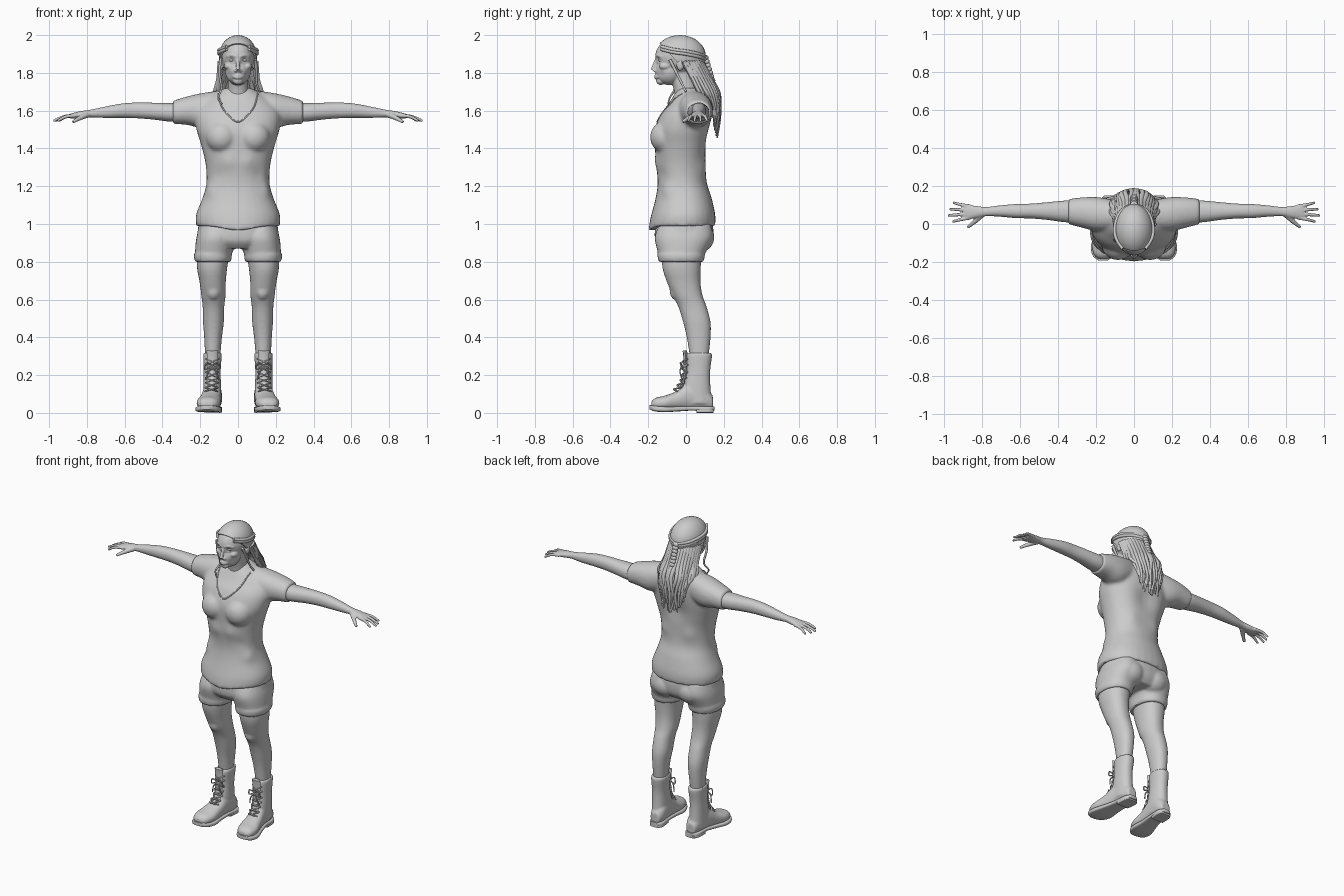
import bpy, bmesh, math, random
from mathutils import Vector, Quaternion
from mathutils.bvhtree import BVHTree

random.seed(4)
cube = bpy.data.objects.get("Cube")
if cube:
    bpy.data.objects.remove(cube, do_unlink=True)

grey = bpy.data.materials.new("plain_grey")
grey.use_nodes = True
grey.diffuse_color = (.6, .6, .6, 1)
grey.node_tree.nodes["Principled BSDF"].inputs["Base Color"].default_value = grey.diffuse_color


def spline(rows, steps):
    """Smooth a list of equal-length tuples with a Catmull-Rom curve."""
    rows = [Vector(r) for r in rows]
    padded = [rows[0]] + rows + [rows[-1]]
    out = []
    for a, b, c, d in zip(padded, padded[1:], padded[2:], padded[3:]):
        for k in range(steps):
            t = k / steps
            out.append(b + (c - a) * (t / 2) + (a * 2 - b * 5 + c * 4 - d) * (t * t / 2)
                       + (b * 3 - a - c * 3 + d) * (t ** 3 / 2))
    return out + [rows[-1]]


def skin(bm, rings):
    """Bridge rings of points into a closed tube."""
    loops = [[bm.verts.new(p) for p in ring] for ring in rings]
    n = len(loops[0])
    for low, high in zip(loops, loops[1:]):
        for i in range(n):
            bm.faces.new((low[i], low[(i + 1) % n], high[(i + 1) % n], high[i]))
    bm.faces.new(loops[0][::-1])
    bm.faces.new(loops[-1])


def loft(bm, axis, rows, power=2.2, sides=32, steps=4):
    """Rows are: position on axis, side centre, side radius, low and high limit."""
    place = {"X": lambda t, a, b: (t, a, b),
             "Y": lambda t, a, b: (a, t, b),
             "Z": lambda t, a, b: (a, b, t)}[axis]
    rings = []
    for t, mid, rad, low, high in spline(rows, steps):
        ring = []
        for i in range(sides):
            ang = math.tau * i / sides
            c, s = math.cos(ang), math.sin(ang)
            c = math.copysign(abs(c) ** (2 / power), c)
            s = math.copysign(abs(s) ** (2 / power), s)
            ring.append(place(t, mid + rad * c, (low + high) / 2 + (high - low) / 2 * s))
        rings.append(ring)
    skin(bm, rings)


def tube(bm, points, start, end, sides=8, steps=5, flat=1):
    """Tapered round tube through the points."""
    path = spline(points, steps)
    heading = Vector((0, 0, 1))
    turn = Quaternion()
    rings = []
    for i, p in enumerate(path):
        new = (path[min(i + 1, len(path) - 1)] - path[max(i - 1, 0)]).normalized()
        turn = heading.rotation_difference(new) @ turn
        heading = new
        r = start + (end - start) * i / (len(path) - 1)
        rings.append([p + turn @ Vector((r * math.cos(math.tau * k / sides),
                                         r * flat * math.sin(math.tau * k / sides), 0))
                      for k in range(sides)])
    skin(bm, rings)


def ball(bm, centre, radii):
    made = bmesh.ops.create_uvsphere(bm, u_segments=32, v_segments=20, radius=1)["verts"]
    for v in made:
        v.co = Vector(centre) + Vector(c * r for c, r in zip(v.co, radii))
    return made


def finish(bm, name, voxel=0, smooth=0, mirror=False, angle=50):
    """Turn the collected pieces into one object, optionally fused and mirrored."""
    bmesh.ops.recalc_face_normals(bm, faces=bm.faces)
    mesh = bpy.data.meshes.new(name)
    bm.to_mesh(mesh)
    bm.free()
    obj = bpy.data.objects.new(name, mesh)
    bpy.context.collection.objects.link(obj)
    if mirror:
        obj.modifiers.new("Mirror", "MIRROR").use_mirror_merge = False
    if voxel:
        fuse = obj.modifiers.new("Fuse", "REMESH")
        fuse.mode, fuse.voxel_size = "VOXEL", voxel
    if smooth:
        soft = obj.modifiers.new("Soften", "SMOOTH")
        soft.factor, soft.iterations = .5, smooth
    graph = bpy.context.evaluated_depsgraph_get()
    obj.data = bpy.data.meshes.new_from_object(obj.evaluated_get(graph))
    obj.modifiers.clear()
    obj.data.materials.clear()
    obj.data.materials.append(grey)
    bpy.ops.object.select_all(action="DESELECT")
    obj.select_set(True)
    bpy.context.view_layer.objects.active = obj
    bpy.ops.object.shade_smooth_by_angle(angle=math.radians(angle))
    return obj


def sculpt(obj, pushes):
    """Push the surface softly around each centre, on both sides."""
    for centre, radius, offset in pushes:
        for side in (1, -1):
            flip = Vector((side, 1, 1))
            c, o = Vector(centre) * flip, Vector(offset) * flip
            for v in obj.data.vertices:
                v.co += o * math.exp(-((v.co - c).length / radius) ** 2)


# Shirt: body, bust and sleeves fused together
bm = bmesh.new()
loft(bm, "Z", [(.99, 0, .222, -.19, .155), (1.05, 0, .222, -.182, .155), (1.14, 0, .187, -.16, .135),
               (1.22, 0, .167, -.15, .11), (1.32, 0, .172, -.158, .105), (1.42, 0, .196, -.165, .12),
               (1.5, 0, .22, -.165, .132), (1.58, 0, .225, -.135, .14), (1.64, 0, .19, -.09, .14),
               (1.69, 0, .12, -.06, .115), (1.72, 0, .07, -.04, .09)])
for s in (1, -1):
    ball(bm, (s * .085, -.11, 1.46), (.085, .08, .085))
    loft(bm, "X", [(s * .06, .045, .07, 1.56, 1.71), (s * .18, .05, .09, 1.51, 1.695),
                   (s * .27, .06, .08, 1.525, 1.675), (s * .345, .065, .066, 1.53, 1.652)])
shirt = finish(bm, "shirt", voxel=.01, smooth=6)
sculpt(shirt, [((.12, -.15, 1.26), .035, (0, .008, 0)), ((.05, -.15, 1.33), .04, (0, -.008, 0)),
               ((.15, -.1, 1.18), .04, (.006, -.006, 0)), ((.1, .1, 1.3), .05, (0, .01, 0)),
               ((0, .13, 1.45), .08, (0, -.012, 0)), ((0, -.18, 1.0), .1, (0, -.004, -.012))])

# Neckline and hem trims that follow the shirt surface
tree = BVHTree.FromObject(shirt, bpy.context.evaluated_depsgraph_get())
bm = bmesh.new()
line = []
for x, z in spline([(-.105, 1.69), (-.085, 1.62), (-.04, 1.565), (0, 1.54),
                    (.04, 1.565), (.085, 1.62), (.105, 1.69)], 4):
    hit = tree.ray_cast(Vector((x, -1, z)), Vector((0, 1, 0)))[0]
    if hit:
        line.append(hit)
tube(bm, line, .004, .004, steps=2)
finish(bm, "neckline_trim")

# Shorts with rolled cuffs
bm = bmesh.new()
loft(bm, "Z", [(.87, 0, .15, -.13, .11), (.91, 0, .212, -.162, .138), (.97, 0, .213, -.165, .145),
               (1.04, 0, .2, -.155, .135)])
for s in (1, -1):
    loft(bm, "Z", [(.815, s * .133, .094, -.14, .088), (.86, s * .127, .1, -.152, .11),
                   (.93, s * .118, .102, -.165, .142), (1, s * .11, .09, -.14, .13)])
    ball(bm, (s * .09, .07, .93), (.09, .08, .08))
    loft(bm, "Z", [(.8, s * .133, .094, -.144, .092), (.82, s * .133, .1, -.15, .098),
                   (.842, s * .133, .099, -.151, .101)], steps=2)
finish(bm, "shorts", voxel=.008, smooth=3)

# Bare legs
bm = bmesh.new()
loft(bm, "Z", [(.87, .13, .088, -.13, .085), (.77, .137, .08, -.125, .078), (.69, .134, .069, -.1, .077),
               (.62, .13, .064, -.07, .088), (.56, .13, .057, -.04, .11), (.48, .13, .055, -.015, .13),
               (.4, .132, .047, .004, .13), (.3, .134, .04, .02, .12)])
ball(bm, (.13, -.045, .645), (.04, .042, .05))
finish(bm, "legs", voxel=.008, smooth=4, mirror=True)

# Boots: shaft, foot, sole and heel
bm = bmesh.new()
loft(bm, "Z", [(.05, .135, .048, -.03, .138), (.13, .136, .047, -.02, .13), (.22, .137, .045, .0, .128),
               (.3, .135, .049, .0, .138), (.318, .135, .047, .006, .136)])
loft(bm, "Y", [(.142, .13, .03, .02, .09), (.1, .13, .046, .015, .14), (.02, .137, .05, .015, .16),
               (-.05, .147, .056, .015, .115), (-.11, .155, .064, .015, .092), (-.16, .16, .052, .018, .08),
               (-.183, .162, .026, .025, .06)])
finish(bm, "boots", voxel=.006, smooth=4, mirror=True)
bm = bmesh.new()
loft(bm, "Y", [(.15, .13, .025, .012, .035), (.12, .13, .046, .004, .035), (.04, .135, .046, .012, .036),
               (-.04, .147, .056, .008, .034), (-.11, .156, .069, .004, .034), (-.165, .162, .056, .008, .038),
               (-.192, .163, .024, .018, .042)], power=4)
loft(bm, "Y", [(.146, .13, .03, 0, .02), (.12, .13, .046, 0, .02), (.055, .135, .045, 0, .02)], power=5)
finish(bm, "boot_soles", mirror=True)

# Tongue, crossed laces and bows
bm = bmesh.new()
tube(bm, [(.138, -.03, .125), (.137, -.004, .2), (.136, -.002, .28), (.136, -.006, .33)], .026, .03, flat=.4)
front = spline([(.142, -.066, .115), (.138, -.028, .16), (.137, -.012, .215), (.136, -.012, .285)], 2)
for low, high in zip(front, front[1:]):
    for s in (1, -1):
        side = Vector((s * .034, .02, 0))
        mid = (low + high) / 2 + Vector((0, -.008, 0))
        tube(bm, [low + side, mid, high + side * Vector((-1, 1, 1))], .0045, .0045, sides=6)
for s in (1, -1):
    knot = Vector((.136, -.02, .25))
    tube(bm, [knot, knot + Vector((s * .03, -.01, .015)), knot + Vector((s * .04, 0, -.02)), knot], .004, .004, 6)
    tube(bm, [knot, knot + Vector((s * .02, -.012, -.03)), knot + Vector((s * .035, 0, -.075))], .004, .004, 6)
finish(bm, "boot_laces", mirror=True)

# Bare arms and hands
bm = bmesh.new()
loft(bm, "X", [(.27, .065, .056, 1.54, 1.64), (.36, .066, .057, 1.542, 1.64), (.45, .068, .047, 1.553, 1.642),
               (.54, .068, .039, 1.56, 1.643), (.62, .068, .037, 1.562, 1.637), (.71, .068, .029, 1.562, 1.62),
               (.78, .065, .024, 1.565, 1.605), (.83, .063, .032, 1.561, 1.598), (.88, .062, .038, 1.559, 1.586),
               (.895, .062, .034, 1.562, 1.58)])
for base, tip, reach in ((.092, .112, .95), (.073, .078, .97), (.053, .045, .977), (.034, .012, .955)):
    tube(bm, [(.86, base, 1.574), ((.87 + reach) / 2, (base + tip) / 2, 1.568), (reach, tip, 1.545)], .0115, .007)
tube(bm, [(.8, .05, 1.578), (.835, .015, 1.562), (.875, -.018, 1.54)], .018, .008)
finish(bm, "arms_and_hands", voxel=.0045, smooth=3, mirror=True)

# Head and neck with facial features
bm = bmesh.new()
loft(bm, "Z", [(1.62, 0, .085, -.07, .1), (1.68, 0, .06, -.06, .075), (1.75, 0, .053, -.075, .045),
               (1.82, 0, .052, -.1, .04)])
ball(bm, (0, -.035, 1.887), (.09, .128, .104))
ball(bm, (0, -.088, 1.81), (.068, .073, .075))
ball(bm, (0, -.134, 1.757), (.026, .024, .021))
tube(bm, [(0, -.154, 1.877), (0, -.166, 1.845), (0, -.176, 1.815)], .008, .012)
for s in (1, -1):
    ball(bm, (s * .012, -.162, 1.811), (.009, .012, .008))
    ball(bm, (s * .05, -.11, 1.835), (.024, .033, .02))
    ball(bm, (s * .09, -.03, 1.842), (.012, .02, .03))
    tube(bm, [(s * .01, -.157, 1.886), (s * .035, -.15, 1.893), (s * .06, -.13, 1.885)], .008, .006)
for height, thick in ((1.785, .006), (1.774, .007)):
    tube(bm, [(-.026, -.147, 1.78), (0, -.162, height), (.026, -.147, 1.78)], thick, thick)
head = finish(bm, "head", voxel=.0045, smooth=3)
sculpt(head, [((.034, -.155, 1.868), .015, (0, .012, 0)), ((.045, -.13, 1.795), .02, (-.004, .004, 0))])
bm = bmesh.new()
ball(bm, (.034, -.133, 1.868), (.015, .014, .009))
finish(bm, "eyes", mirror=True)

# Hair cap, sliced along the hairline
bm = bmesh.new()
ball(bm, (0, -.032, 1.887), (.101, .137, .113))
cut = bmesh.ops.bisect_plane(bm, geom=bm.verts[:] + bm.edges[:] + bm.faces[:], clear_inner=True,
                             plane_co=(0, -.05, 1.862), plane_no=(0, .72, .69))
bmesh.ops.holes_fill(bm, edges=[e for e in cut["geom_cut"] if isinstance(e, bmesh.types.BMEdge)])
finish(bm, "hair_cap")

# Braids from the temples to the back of the head
bm = bmesh.new()
for lift in (0, .014):
    tube(bm, [(.06, -.13, 1.925 + lift), (.096, -.07, 1.91 + lift), (.098, 0, 1.9 + lift),
              (.065, .07, 1.885 + lift), (0, .105, 1.87 + lift)], .009, .01)
finish(bm, "braids", mirror=True)
bm = bmesh.new()
for k in range(7):
    ball(bm, (0, .105 + k * .006, 1.88 - k * .02), (.02, .014, .015))
finish(bm, "back_braid")

# Loose locks falling over the back and sides
bm = bmesh.new()
for i in range(38):
    u = -1 + 2 * (i % 19) / 18
    deep = i // 19
    wide = math.sin(u * math.pi / 2)
    back = math.cos(u * math.pi / 2)
    wob = random.uniform(-.012, .012)
    low = 1.62 - .15 * back + random.uniform(-.03, .05)
    tube(bm, [(wide * .09, -.01 + back * .09, 1.86), (wide * .1, .035 + back * (.095 - deep * .025), 1.77),
              (wide * .115 + wob, .075 + back * (.1 - deep * .02), 1.69),
              (wide * .1 - wob, .12 + back * (.06 - deep * .02), (1.69 + low) / 2),
              (wide * .085 + wob, .13 + back * .035, low)], .02, .005, flat=.75)
finish(bm, "loose_hair")

# Thin curls framing the face
bm = bmesh.new()
tube(bm, [(-.09, -.09, 1.88), (-.098, -.075, 1.8), (-.088, -.06, 1.72), (-.105, -.085, 1.67),
          (-.085, -.095, 1.635)], .008, .004)
tube(bm, [(.092, -.085, 1.87), (.098, -.05, 1.8), (.1, -.02, 1.74), (.115, .0, 1.7)], .009, .005)
finish(bm, "face_curls")
